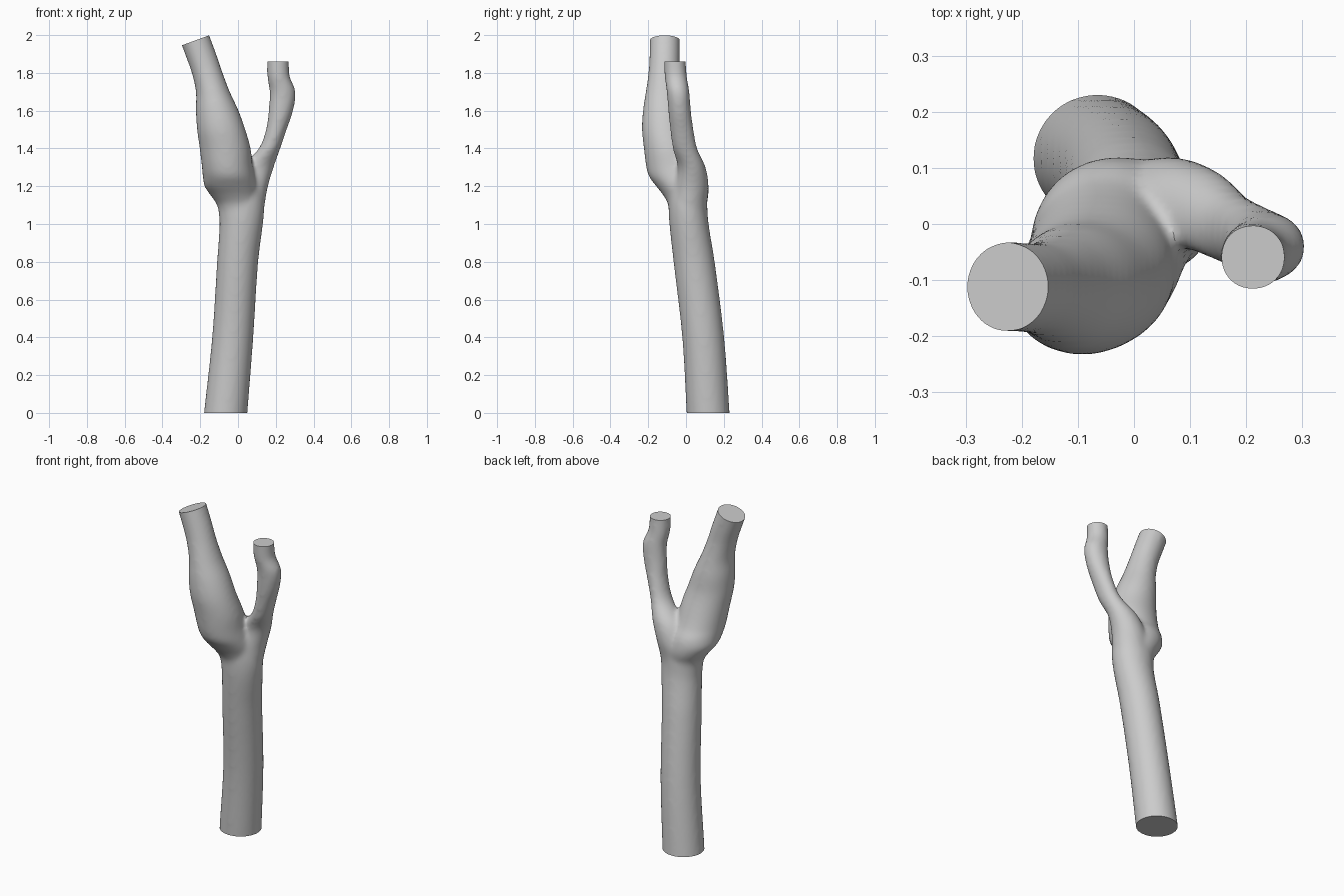
import bpy, bmesh, math
from mathutils import Vector

cube = bpy.data.objects.get("Cube")
if cube:
    bpy.data.objects.remove(cube, do_unlink=True)

SIDES, STEPS = 40, 6

# Sections of each tube: height, centre x, centre y, radius x, radius y
trunk = [(-.1, -.073, .122, .115, .114), (0, -.065, .117, .115, .114),
         (.4, -.028, .091, .109, .111), (.8, -.002, .043, .109, .109),
         (1, .017, .016, .115, .104), (1.1, .018, .01, .122, .103),
         (1.2, .02, .01, .11, .1)]
wide_branch = [(1, .015, .015, .105, .1), (1.1, .002, .008, .113, .102),
               (1.15, -.018, 0, .126, .119), (1.2, -.038, -.02, .14, .138),
               (1.25, -.048, -.045, .138, .15), (1.3, -.056, -.067, .135, .143),
               (1.4, -.068, -.092, .135, .131), (1.5, -.089, -.112, .128, .121),
               (1.6, -.11, -.116, .113, .112), (1.7, -.133, -.117, .09, .096),
               (1.8, -.163, -.116, .082, .083), (1.9, -.198, -.113, .083, .08),
               (2.1, -.273, -.111, .083, .08)]
slim_branch = [(1, .02, .015, .105, .1), (1.1, .035, .016, .106, .096),
               (1.2, .062, .03, .097, .09), (1.3, .103, .03, .086, .074),
               (1.4, .167, -.005, .057, .065), (1.5, .203, -.022, .055, .062),
               (1.6, .227, -.034, .065, .06), (1.7, .236, -.042, .069, .06),
               (1.78, .215, -.054, .06, .059), (1.86, .212, -.059, .058, .058),
               (1.95, .212, -.062, .058, .058)]


def smooth_sections(sections):
    """Fill in rings between the sections with a smooth curve through them."""
    pts = [Vector(s) for s in sections]
    rings = []
    for i in range(len(pts) - 1):
        a, b = pts[i], pts[i + 1]
        before, after = pts[max(i - 1, 0)], pts[min(i + 2, len(pts) - 1)]
        span = b[0] - a[0]
        slope_a = (b - before) * (span / (b[0] - before[0]))
        slope_b = (after - a) * (span / (after[0] - a[0]))
        for k in range(STEPS):
            t = k / STEPS
            rings.append(a * (2*t**3 - 3*t**2 + 1) + slope_a * (t**3 - 2*t**2 + t)
                         + b * (3*t**2 - 2*t**3) + slope_b * (t**3 - t**2))
    return rings + [pts[-1]]


def add_tube(bm, sections):
    loops = []
    for z, cx, cy, rx, ry in smooth_sections(sections):
        angles = [math.tau * i / SIDES for i in range(SIDES)]
        loops.append([bm.verts.new((cx + rx * math.cos(a), cy + ry * math.sin(a), z))
                      for a in angles])
    for low, high in zip(loops, loops[1:]):
        for i in range(SIDES):
            j = (i + 1) % SIDES
            bm.faces.new((low[i], low[j], high[j], high[i]))
    bm.faces.new(loops[0][::-1])
    bm.faces.new(loops[-1])


def cut_flat(bm, point, normal, inside):
    """Trim one tube end with a plane, touching only faces that pass the test."""
    faces = [f for f in bm.faces if inside(f.calc_center_median())]
    edges = {e for f in faces for e in f.edges}
    verts = {v for f in faces for v in f.verts}
    bmesh.ops.bisect_plane(bm, geom=faces + list(edges) + list(verts), dist=1e-5,
                           plane_co=point, plane_no=normal, clear_outer=True)
    rim = [e for e in bm.edges if e.is_boundary]
    bmesh.ops.holes_fill(bm, edges=rim, sides=0)


# Three overlapping tubes
bm = bmesh.new()
for sections in (trunk, wide_branch, slim_branch):
    add_tube(bm, sections)
mesh = bpy.data.meshes.new("forked_vessel")
bm.to_mesh(mesh)
bm.free()
vessel = bpy.data.objects.new("forked_vessel", mesh)
bpy.context.scene.collection.objects.link(vessel)

# Fuse them into one skin and soften the joint
remesh = vessel.modifiers.new("fuse", 'REMESH')
remesh.mode = 'VOXEL'
remesh.voxel_size = 0.011
soften = vessel.modifiers.new("soften", 'SMOOTH')
soften.factor = 0.5
soften.iterations = 12
bpy.context.view_layer.update()
fused = bpy.data.meshes.new_from_object(
    vessel.evaluated_get(bpy.context.evaluated_depsgraph_get()))
vessel.modifiers.clear()
vessel.data = fused

# Flat ends: base, slanted wide branch, level slim branch
bm = bmesh.new()
bm.from_mesh(fused)
cut_flat(bm, (0, 0, 0), (0, 0, -1), lambda c: c.z < 0.3)
cut_flat(bm, (-.226, 0, 1.972), (-.345, 0, .94), lambda c: c.z > 1.7 and c.x < 0.05)
cut_flat(bm, (0, 0, 1.86), (0, 0, 1), lambda c: c.z > 1.7 and c.x > 0.08)
bmesh.ops.recalc_face_normals(bm, faces=bm.faces)
bm.to_mesh(fused)
bm.free()

# Plain grey surface
grey = bpy.data.materials.new("plain_grey")
grey.use_nodes = True
colour = (.6, .6, .6, 1)
grey.diffuse_color = colour
grey.node_tree.nodes["Principled BSDF"].inputs["Base Color"].default_value = colour
fused.materials.clear()
fused.materials.append(grey)

bpy.ops.object.select_all(action='DESELECT')
vessel.select_set(True)
bpy.context.view_layer.objects.active = vessel
bpy.ops.object.shade_smooth_by_angle(angle=math.radians(40))
